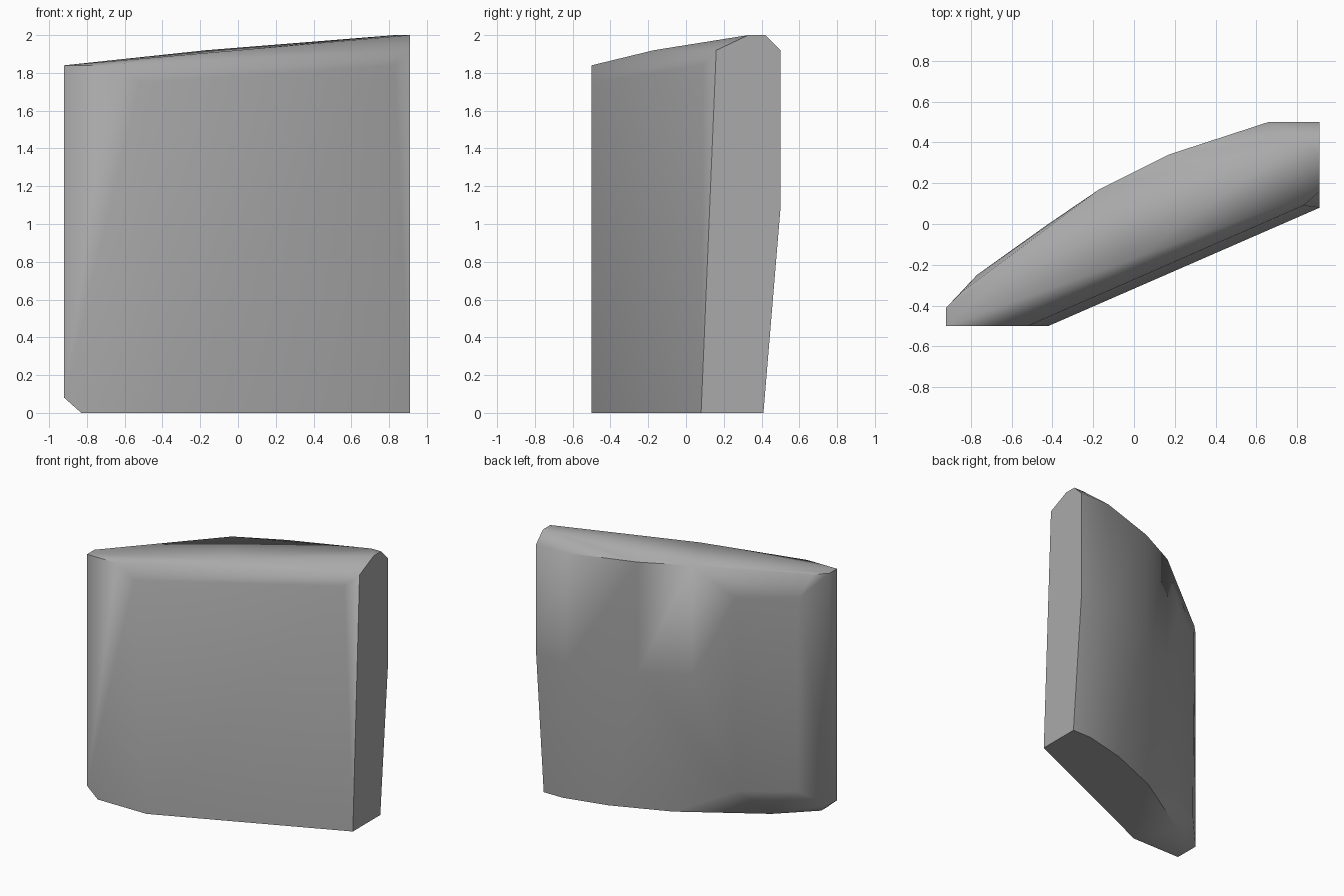
import bpy
import bmesh
import math

default_cube = bpy.data.objects.get("Cube")
if default_cube:
    bpy.data.objects.remove(default_cube, do_unlink=True)


def make_material(name, colour):
    material = bpy.data.materials.new(name)
    material.use_nodes = True
    material.diffuse_color = colour
    shader = next(n for n in material.node_tree.nodes if n.type == "BSDF_PRINCIPLED")
    shader.inputs["Base Color"].default_value = colour
    return material


def add_level(mesh, height, outline):
    """Place a row of corner points at one height."""
    for x, y in outline:
        mesh.verts.new((x, y, height))


def wrap_in_hull(mesh):
    """Stretch a convex skin over the points and drop the unused ones."""
    bmesh.ops.convex_hull(mesh, input=mesh.verts[:])
    loose = [vert for vert in mesh.verts if not vert.link_faces]
    bmesh.ops.delete(mesh, geom=loose, context="VERTS")
    bmesh.ops.recalc_face_normals(mesh, faces=mesh.faces[:])


slab = bmesh.new()

# Flat base, rounded along the back
add_level(slab, 0, [(-.83, -.5), (-.42, -.5), (.91, .08), (.91, .41), (.75, .41),
                    (.42, .33), (0, .16), (-.58, -.2), (-.83, -.44)])

# Narrow end, chamfered at the foot
for height in (.08, 1.84):
    add_level(slab, height, [(-.92, -.5), (-.92, -.41)])

# Bulging back wall
add_level(slab, .2, [(-.76, -.25), (-.42, -.01)])
add_level(slab, 1.08, [(.91, .5), (.66, .5), (.17, .335), (-.17, .165)])
add_level(slab, 1.67, [(-.77, -.25), (-.42, 0)])

# Upper front edge and the bevel above it
add_level(slab, 1.75, [(-.52, -.5)])
add_level(slab, 1.84, [(-.67, -.5), (-.84, -.33), (.83, .09)])

# Shoulder and sloping crown
add_level(slab, 1.92, [(0, -.17), (.91, .16), (.91, .5), (.66, .5),
                       (.17, .34), (-.17, .17)])
add_level(slab, 2, [(.83, .42), (.91, .42), (.91, .33)])

wrap_in_hull(slab)

mesh_data = bpy.data.meshes.new("stone_slab")
slab.to_mesh(mesh_data)
slab.free()
mesh_data.materials.append(make_material("plain grey", (.4, .4, .4, 1)))

stone_slab = bpy.data.objects.new("stone_slab", mesh_data)
bpy.context.collection.objects.link(stone_slab)

# Soft shading with crisp outer corners
bpy.ops.object.select_all(action="DESELECT")
stone_slab.select_set(True)
bpy.context.view_layer.objects.active = stone_slab
bpy.ops.object.shade_smooth_by_angle(angle=math.radians(50))
